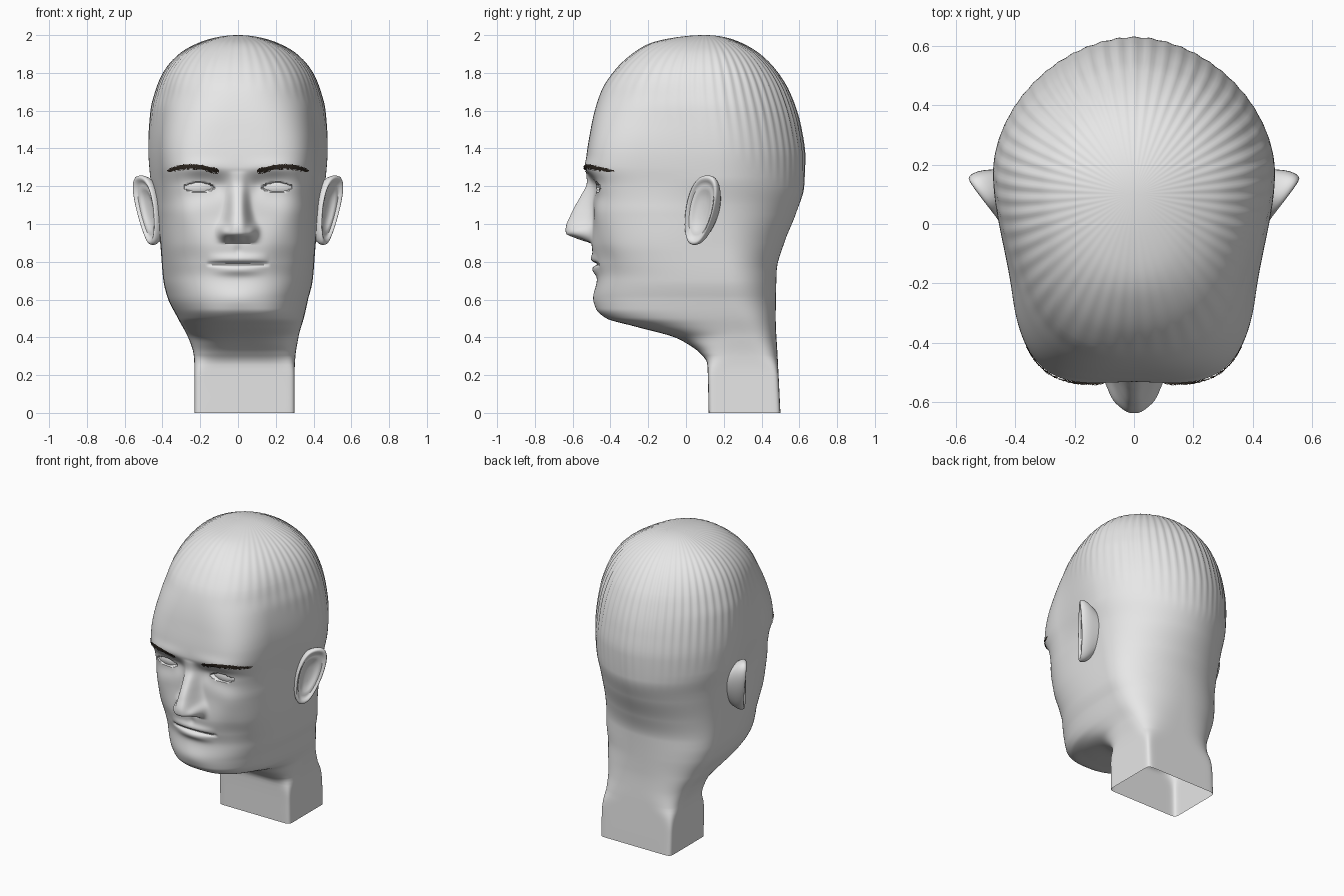
import bpy, bmesh, random
from math import sin, cos, pi, sqrt, exp

if "Cube" in bpy.data.objects:
    bpy.data.objects.remove(bpy.data.objects["Cube"], do_unlink=True)
random.seed(4)


def material(name, rgb):
    m = bpy.data.materials.new(name)
    m.use_nodes = True
    m.diffuse_color = (*rgb, 1)
    m.node_tree.nodes["Principled BSDF"].inputs["Base Color"].default_value = (*rgb, 1)
    return m


SKIN = material("pale grey", (0.8, 0.8, 0.8))
HAIR = material("dark brown", (0.03, 0.022, 0.016))


def finish(name, bm, mat, angle=50, mirror=False, subdiv=0):
    bmesh.ops.recalc_face_normals(bm, faces=bm.faces)
    me = bpy.data.meshes.new(name)
    bm.to_mesh(me)
    bm.free()
    me.materials.append(mat)
    ob = bpy.data.objects.new(name, me)
    bpy.context.collection.objects.link(ob)
    bpy.ops.object.select_all(action="DESELECT")
    ob.select_set(True)
    bpy.context.view_layer.objects.active = ob
    bpy.ops.object.shade_smooth_by_angle(angle=angle * pi / 180)
    if mirror:
        ob.modifiers.new("mirror", "MIRROR").use_mirror_merge = False
    if subdiv:
        s = ob.modifiers.new("smooth", "SUBSURF")
        s.levels = s.render_levels = subdiv


def loft(bm, rings):
    """Join closed rings of points with quads; returns the vertex rings."""
    vs = [[bm.verts.new(p) for p in r] for r in rings]
    n = len(vs[0])
    for a, b in zip(vs, vs[1:]):
        for i in range(n):
            bm.faces.new((a[i], a[(i + 1) % n], b[(i + 1) % n], b[i]))
    return vs


def crown(z):
    # distance from the top, stretched so the dome stays round
    return sqrt(max(0, 2 - z))


def curve(*pts):
    """Smooth monotone curve through (height, value) pairs, listed from the top down."""
    q = [crown(p[0]) for p in pts]
    v = [p[1] for p in pts]
    s = [(v[i + 1] - v[i]) / (q[i + 1] - q[i]) for i in range(len(q) - 1)]
    t = [s[0]] + [2 * a * b / (a + b) if a * b > 0 else 0 for a, b in zip(s, s[1:])] + [s[-1]]

    def f(z):
        x = min(max(crown(z), q[0]), q[-1])
        i = max(k for k in range(len(s)) if q[k] <= x)
        h = q[i + 1] - q[i]
        u = (x - q[i]) / h
        w = u * u * (3 - 2 * u)
        return (v[i] * (1 - w) + v[i + 1] * w
                + h * u * (1 - u) * (t[i] * (1 - u) - t[i + 1] * u))
    return f


def bump(a, centre, size):
    return exp(-((a - centre) / size) ** 2)


# Head outline: half width, front line, back line, centre, temple taper and corner squareness
width = curve((2, 0), (1.99, .105), (1.96, .205), (1.9, .31), (1.8, .395), (1.7, .437), (1.6, .462),
              (1.4, .475), (1.25, .465), (1.1, .435), (.9, .412), (.7, .395), (.6, .37), (.5, .333),
              (.4, .292), (.3, .269), (.22, .265), (0, .265))
front = curve((2, .1), (1.99, -.04), (1.96, -.18), (1.9, -.285), (1.815, -.375), (1.7, -.45),
              (1.5, -.505), (1.3, -.53), (1.2, -.5), (1.05, -.49), (.9, -.5), (.8, -.485),
              (.72, -.47), (.62, -.48), (.55, -.47), (.5, -.42), (.46, -.28), (.4, -.06),
              (.37, 0), (.32, .07), (.26, .113), (0, .12))
back = curve((2, .1), (1.99, .2), (1.96, .29), (1.9, .39), (1.8, .485), (1.7, .545), (1.5, .61),
             (1.35, .63), (1.2, .625), (1.05, .58), (.9, .52), (.75, .48), (.5, .475), (.3, .485),
             (0, .5))
middle = curve((2, .1), (1.7, .14), (1.3, .18), (1, .19), (.6, .235), (.4, .285), (.25, .31), (0, .31))
taper = curve((2, 0), (1.8, .05), (1.5, .11), (1.25, .11), (1.05, .04), (.85, 0), (0, 0))
shift = curve((2, 0), (.62, 0), (.5, .015), (.3, .035), (0, .035))
front_square = curve((2, 2), (1.7, 2.6), (1.3, 4.2), (1.1, 3.8), (.9, 3.2), (.6, 2.6), (.42, 2.6),
                     (.3, 5), (.18, 18), (0, 18))
back_square = curve((2, 2), (1.4, 1.85), (.9, 2), (.6, 2.3), (.4, 3.2), (.3, 5), (.16, 18), (0, 18))


def narrowing(z, f):
    """Sideways scale of the head at a forward fraction f of its front half."""
    f = min(1, max(0, f / .6))
    return 1 - taper(z) * f * f * (3 - 2 * f)


nose_height = curve((1.28, 0), (1.2, .03), (1.15, .062), (1.05, .12), (.98, .142), (.95, .138), (.925, .085), (.897, 0))
nose_width = curve((1.25, .042), (1.1, .052), (1, .068), (.93, .078))
EYE_X, EYE_Z = .205, 1.195


def relief(x, z):
    """How far the face stands out in front of the plain outline."""
    if not .45 < z < 1.5:
        return 0
    x = abs(x)
    d = nose_height(z) * exp(-(x / nose_width(z)) ** 3)
    d += .042 * bump(x, .078, .028) * bump(z, .962, .033)          # nostril wings
    d -= .012 * bump(x, .04, .018) * bump(z, .92, .014)            # nostrils
    d += .012 * bump(x, .2, .14) * bump(z, 1.3, .04)               # brow ridge
    d -= .045 * bump(x, .19, .1) * bump(z, 1.2, .065)              # eye socket
    d -= .012 * bump(x, .1, .04) * bump(z, 1.2, .05)
    d += .012 * bump(x, .28, .09) * bump(z, 1.05, .08)             # cheekbone
    d -= .014 * bump(x, .25, .08) * bump(z, .83, .1)               # cheek hollow
    d += .012 * bump(x, 0, .1) * bump(z, .6, .06)                  # chin
    dx, dz = x - EYE_X, z - EYE_Z
    d += .026 * bump(dx, 0, .1) * bump(dz, 0, .048)                # eyelids
    slot = .027 * (1 - (dx / .084) ** 2)
    if slot > 0:
        d -= .035 * min(1, max(0, 4 * (1 - abs(dz) / slot)))
    k = max(0, 1 - (x / .165) ** 2)                                # lips
    d += k * (.016 * bump(z, .815, .024) + .02 * k * bump(z, .755, .028))
    d -= .024 * sqrt(k) * bump(z, .788, .009)
    d -= .006 * bump(x, 0, .02) * bump(z, .86, .025)
    return d


def skin(x, z):
    """Depth of the finished face at a point seen from the front."""
    n, c, f = front_square(z), middle(z), 1
    for _ in range(8):
        wide = min(1, abs(x) / (width(z) * narrowing(z, f)))
        f = (1 - wide ** n) ** (1 / n)
    return c - (c - front(z)) * f - relief(x, z)


# Head and neck: one lofted skin, columns packed closer on the face
COLUMNS = 320
turns = [2 * pi * i / COLUMNS for i in range(COLUMNS)]
turns = [t - .42 * sin(t) for t in turns]
heights = [2 - (.02 * i) ** 2 for i in range(1, 26)]
heights += [1.74 - .02 * i for i in range(17)]
heights += [1.4 - .008 * i for i in range(138)]
heights += [.296 * (1 - i / 14) for i in range(15)]
rings = []
for z in heights:
    w, c, f, b, sx = width(z), middle(z), front(z), back(z), shift(z)
    nf, nb = front_square(z), back_square(z)
    ring = []
    for a in turns:
        s, k = sin(a), cos(a)
        n, depth = (nf, c - f) if k > 0 else (nb, b - c)
        r = (abs(s / w) ** n + abs(k / depth) ** n) ** (-1 / n)
        # combed flutes over the scalp, fading down the back
        hair = min(1, max(0, (z - 1.4 - .3 * k) / .55))
        x, y = r * s, c - r * k
        if k > 0:
            x *= narrowing(z, r * k / depth)
            y -= relief(x, z)
        flute = 1 + .01 * hair * cos(52 * a)
        ring.append((x * flute + sx, c + (y - c) * flute, z))
    rings.append(ring)
bm = bmesh.new()
verts = loft(bm, rings)
top = bm.verts.new((0, .1, 2))
for i in range(COLUMNS):
    bm.faces.new((top, verts[0][i], verts[0][(i + 1) % COLUMNS]))
finish("head_and_neck", bm, SKIN)

# Eyeballs
bm = bmesh.new()
bmesh.ops.create_uvsphere(bm, u_segments=32, v_segments=20, radius=1)
bmesh.ops.scale(bm, vec=(.11, .06, .06), verts=bm.verts)
bmesh.ops.translate(bm, vec=(EYE_X, skin(EYE_X, EYE_Z) + .035, EYE_Z), verts=bm.verts)
finish("eyeballs", bm, SKIN, mirror=True)


# Ears: rings from the hidden root over the rim into the hollow
def ear_ring(size, lift, sides=28):
    out = []
    for i in range(sides):
        a = 2 * pi * i / sides
        u, v = sin(a), size * cos(a)
        u = size * abs(u) ** .8 * (1 if u > 0 else -1)
        y = .076 + .035 * v + (.076 + .01 * v) * u
        x = .435 + (.105 + .02 * v) * y / .165
        out.append((x + .83 * lift, y - .55 * lift, 1.073 + .186 * v))
    return out


bm = bmesh.new()
ear = loft(bm, [ear_ring(*p) for p in ((.55, -.11), (.85, -.06), (.98, -.028), (1.01, -.004), (.97, .012),
                                       (.87, .012), (.77, -.008), (.64, -.002), (.5, -.016), (.25, -.024))])
bm.faces.new(ear[-1])
finish("ears", bm, SKIN, angle=80, mirror=True, subdiv=1)


# Eyebrows: a thin arched strip with loose hairs
def brow_point(bm, t, dz, lift):
    x, z = .1 + .275 * t, 1.279 + .024 * sin(pi * t ** 1.1) + .003 * t + dz
    return bm.verts.new((x, skin(x, z) - lift, z))


bm = bmesh.new()
STEPS = 30
edges = []
for i in range(STEPS + 1):
    t = i / STEPS
    half = .011 * min(1, .5 + 3 * t, .3 + 2.5 * (1 - t))
    edges.append([brow_point(bm, t, s * half, .005) for s in (-1, 1)])
for a, b in zip(edges, edges[1:]):
    bm.faces.new((a[0], b[0], b[1], a[1]))
for i in range(220):
    t, dz = random.uniform(0, .95), random.uniform(-.017, .012)
    dz *= min(1, .5 + 2 * (1 - t))
    bm.faces.new((brow_point(bm, t, dz, .006), brow_point(bm, t + .012, dz - .004, .006),
                  brow_point(bm, min(1.03, t + .05), dz + random.uniform(-.002, .008), .009)))
finish("eyebrows", bm, HAIR, mirror=True)
